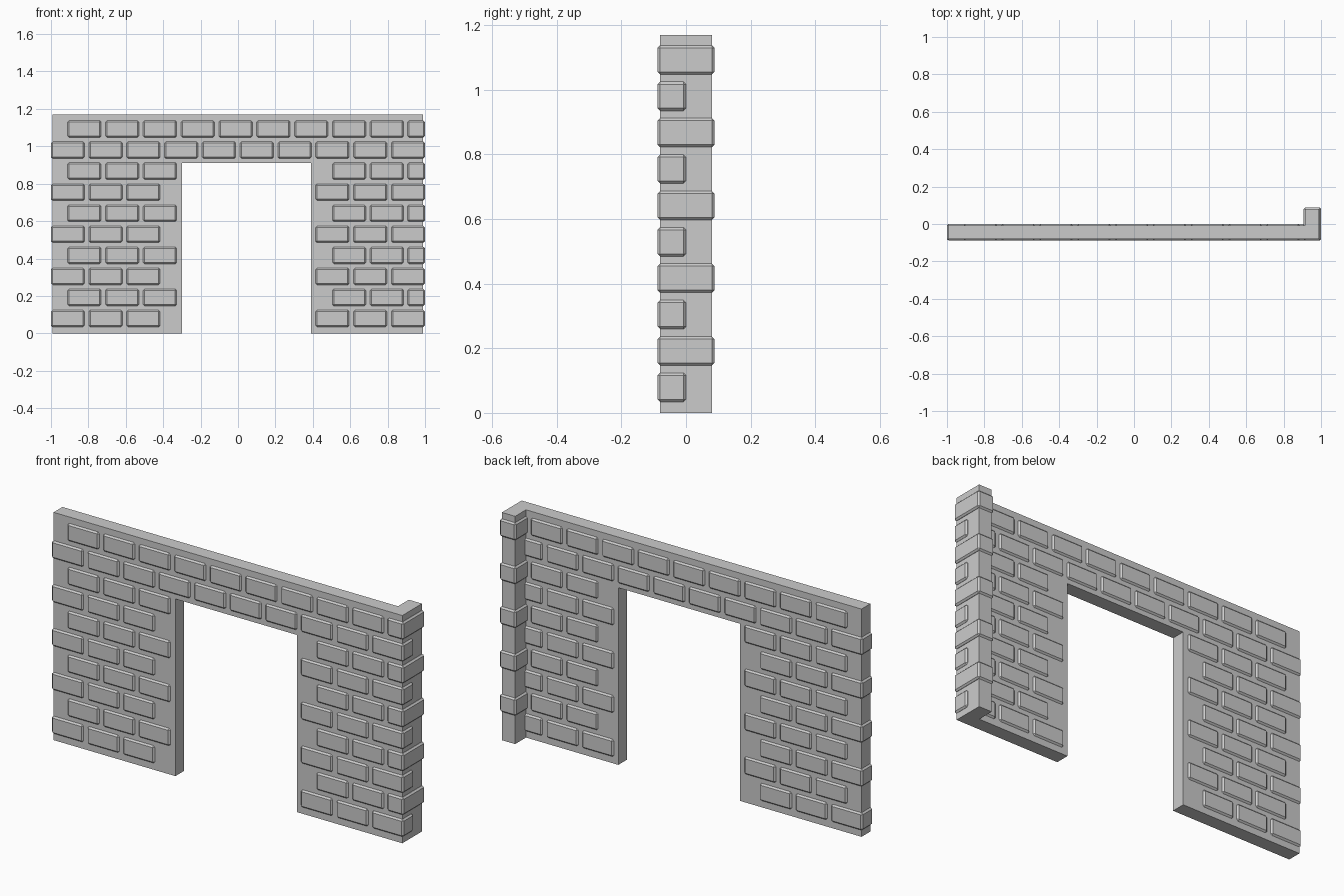
import bpy, bmesh
from mathutils import Matrix, Vector

if "Cube" in bpy.data.objects:
    bpy.data.objects.remove(bpy.data.objects["Cube"])

FRONT, BACK, TOP = -0.08, -0.008, 1.17   # wall faces and height
OUT = 0.008                              # how far bricks stand proud
PITCH_X, BRICK_W = 0.2022, 0.179
PITCH_Z, BRICK_H = 0.1126, 0.090


def add_box(bm, lo, hi):
    lo, hi = Vector(lo), Vector(hi)
    m = Matrix.Translation((lo + hi) / 2) @ Matrix.Diagonal((*(hi - lo), 1))
    bmesh.ops.create_cube(bm, size=1, matrix=m)


def finish(name, bm):
    bmesh.ops.recalc_face_normals(bm, faces=bm.faces)
    mesh = bpy.data.meshes.new(name)
    bm.to_mesh(mesh)
    bm.free()
    obj = bpy.data.objects.new(name, mesh)
    bpy.context.collection.objects.link(obj)
    return obj


# Wall with doorway: profile extruded through its thickness
bm = bmesh.new()
profile = [(-0.992, 0), (-0.30, 0), (-0.30, 0.91), (0.39, 0.91),
           (0.39, 0), (0.99, 0), (0.99, TOP), (-0.992, TOP)]
face = bm.faces.new([bm.verts.new((x, FRONT, z)) for x, z in profile])
ext = bmesh.ops.extrude_face_region(bm, geom=[face], use_keep_orig=True)
bmesh.ops.translate(bm, vec=(0, BACK - FRONT, 0),
                    verts=[v for v in ext["geom"] if isinstance(v, bmesh.types.BMVert)])
finish("doorway_wall", bm)

# Short return at the right end
bm = bmesh.new()
add_box(bm, (0.915, BACK, 0), (0.99, 0.08, TOP))
finish("corner_return", bm)

# Bricks pass through the wall and show on both sides
bricks, corners = bmesh.new(), bmesh.new()
for row in range(10):
    z = 0.034 + row * PITCH_Z
    shifted = row % 2 == 1
    start, count = (-0.911, 9) if shifted else (-1.0, 10)
    for k in range(count):
        if row < 8 and 3 <= k <= 6:      # doorway gap
            continue
        x = start + k * PITCH_X
        add_box(bricks, (x, FRONT - OUT, z), (x + BRICK_W, BACK + OUT, z + BRICK_H))
    if shifted:                          # bricks turned along the return
        add_box(corners, (0.907, FRONT - OUT, z), (1.0, 0.08 + OUT, z + BRICK_H))

for name, bm in (("wall_bricks", bricks), ("corner_bricks", corners)):
    bmesh.ops.bevel(bm, geom=bm.edges[:], offset=0.008, segments=1,
                    profile=0.5, affect='EDGES')
    finish(name, bm)
